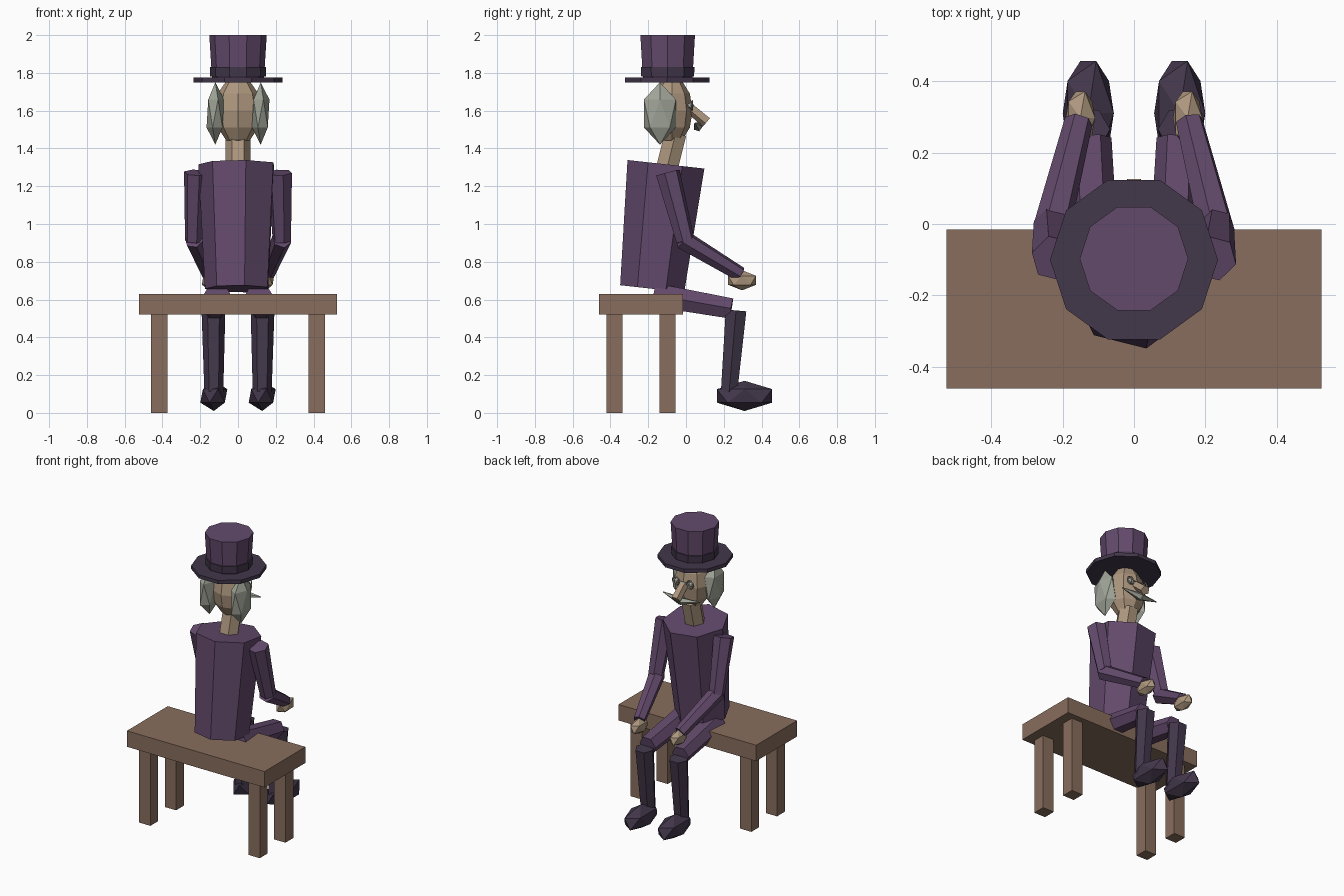
import bpy, bmesh
from math import cos, sin, pi, radians
from mathutils import Vector, Matrix

if "Cube" in bpy.data.objects:
    bpy.data.objects.remove(bpy.data.objects["Cube"])


def material(name, r, g, b):
    m = bpy.data.materials.new(name)
    m.diffuse_color = (r, g, b, 1)
    m.use_nodes = True
    m.node_tree.nodes["Principled BSDF"].inputs["Base Color"].default_value = m.diffuse_color
    return m


PURPLE = material("purple_cloth", .125, .068, .15)
DARK = material("dark_cloth", .055, .038, .07)
SKIN = material("skin", .42, .31, .21)
HAIR = material("grey_hair", .35, .37, .31)
WOOD = material("wood", .25, .155, .11)
METAL = material("metal", .3, .3, .28)
WHITE = material("eye_white", .7, .7, .65)


def finish(bm, name, mat):
    bmesh.ops.recalc_face_normals(bm, faces=bm.faces)
    me = bpy.data.meshes.new(name)
    bm.to_mesh(me)
    bm.free()
    me.materials.append(mat)
    ob = bpy.data.objects.new(name, me)
    bpy.context.collection.objects.link(ob)
    return ob


def box(name, x, y, z, mat):
    bm = bmesh.new()
    bmesh.ops.create_cube(bm, size=1)
    for v in bm.verts:
        v.co = [(a + b) / 2 + c * (b - a) for c, (a, b) in zip(v.co, (x, y, z))]
    return finish(bm, name, mat)


def limb(name, p0, p1, r0, r1, sides, mat, turn=0):
    """Tapered prism between two points."""
    p0, p1 = Vector(p0), Vector(p1)
    d = (p1 - p0).normalized()
    u = Vector((1, 0, 0)) if abs(d.x) < .9 else Vector((0, 1, 0))
    u = (u - d * u.dot(d)).normalized()
    w = d.cross(u)
    bm = bmesh.new()
    rings = []
    for p, r in ((p0, r0), (p1, r1)):
        angles = [radians(turn) + 2 * pi * i / sides for i in range(sides)]
        rings.append([bm.verts.new(p + r * (u * cos(a) + w * sin(a))) for a in angles])
    for i in range(sides):
        j = (i + 1) % sides
        bm.faces.new((rings[0][i], rings[0][j], rings[1][j], rings[1][i]))
    bm.faces.new(rings[0])
    bm.faces.new(rings[1])
    return finish(bm, name, mat)


def gem(name, centre, size, mat):
    """Stretched icosahedron."""
    bm = bmesh.new()
    bmesh.ops.create_icosphere(bm, subdivisions=1, radius=1,
                               matrix=Matrix.LocRotScale(Vector(centre), None, Vector(size)))
    return finish(bm, name, mat)


# Bench
box("bench_seat", (-.525, .525), (-.46, -.015), (.52, .63), WOOD)
for s, side in ((-1, "left"), (1, "right")):
    for y, end in ((-.42, "back"), (-.14, "front")):
        box(f"bench_leg_{end}_{side}", (s * .417 - .043, s * .417 + .043), (y, y + .085), (0, .52), WOOD)

# Torso, neck and head
limb("torso", (0, -.178, .657), (0, -.105, 1.316), .175, .21, 7, PURPLE, -78.6)
limb("neck", (0, -.105, 1.28), (0, -.055, 1.48), .066, .066, 6, SKIN)
bm = bmesh.new()
bmesh.ops.create_uvsphere(bm, u_segments=8, v_segments=6, radius=1,
                          matrix=Matrix.LocRotScale(Vector((0, -.075, 1.6)), None, Vector((.125, .11, .18))))
finish(bm, "head", SKIN)
limb("nose", (0, .02, 1.615), (0, .11, 1.54), .03, .032, 5, SKIN, 18)

# Top hat
limb("hat_brim", (0, -.1, 1.75), (0, -.1, 1.775), .235, .235, 10, DARK)
limb("hat_crown", (0, -.097, 1.775), (0, -.097, 2), .138, .152, 10, PURPLE)
limb("hat_band", (0, -.097, 1.78), (0, -.097, 1.83), .147, .149, 10, DARK)

for s, side in ((-1, "left"), (1, "right")):
    # Hair, moustache, eyes and spectacles
    gem(f"hair_{side}", (s * .12, -.138, 1.585), (.052, .1, .165), HAIR)
    limb(f"moustache_{side}", (0, .062, 1.515), (s * .14, .05, 1.535), .026, .003, 5, HAIR)
    gem(f"eye_{side}", (s * .055, .025, 1.627), (.017, .017, .017), WHITE)
    bpy.ops.mesh.primitive_torus_add(location=(s * .055, .032, 1.627), rotation=(pi / 2, 0, 0),
                                     major_radius=.026, minor_radius=.005,
                                     major_segments=10, minor_segments=4)
    ring = bpy.context.object
    ring.name = f"spectacle_ring_{side}"
    ring.data.materials.append(METAL)

    # Arm
    elbow = (s * .232, -.003, .91)
    limb(f"upper_arm_{side}", (s * .222, -.096, 1.272), elbow, .066, .05, 6, PURPLE, 15)
    limb(f"forearm_{side}", (s * .232, -.02, .92), (s * .155, .287, .735), .053, .04, 6, PURPLE, 15)
    gem(f"hand_{side}", (s * .15, .297, .702), (.046, .087, .053), SKIN)

    # Leg
    limb(f"thigh_{side}", (s * .11, -.17, .625), (s * .125, .24, .553), .072, .062, 6, PURPLE)
    limb(f"shin_{side}", (s * .13, .265, .542), (s * .128, .228, .11), .063, .05, 6, DARK)
    gem(f"shoe_{side}", (s * .128, .31, .09), (.08, .172, .08), DARK)

# Bridge joining the spectacle rings
limb("spectacle_bridge", (-.03, .035, 1.63), (.03, .035, 1.63), .005, .005, 4, METAL)
